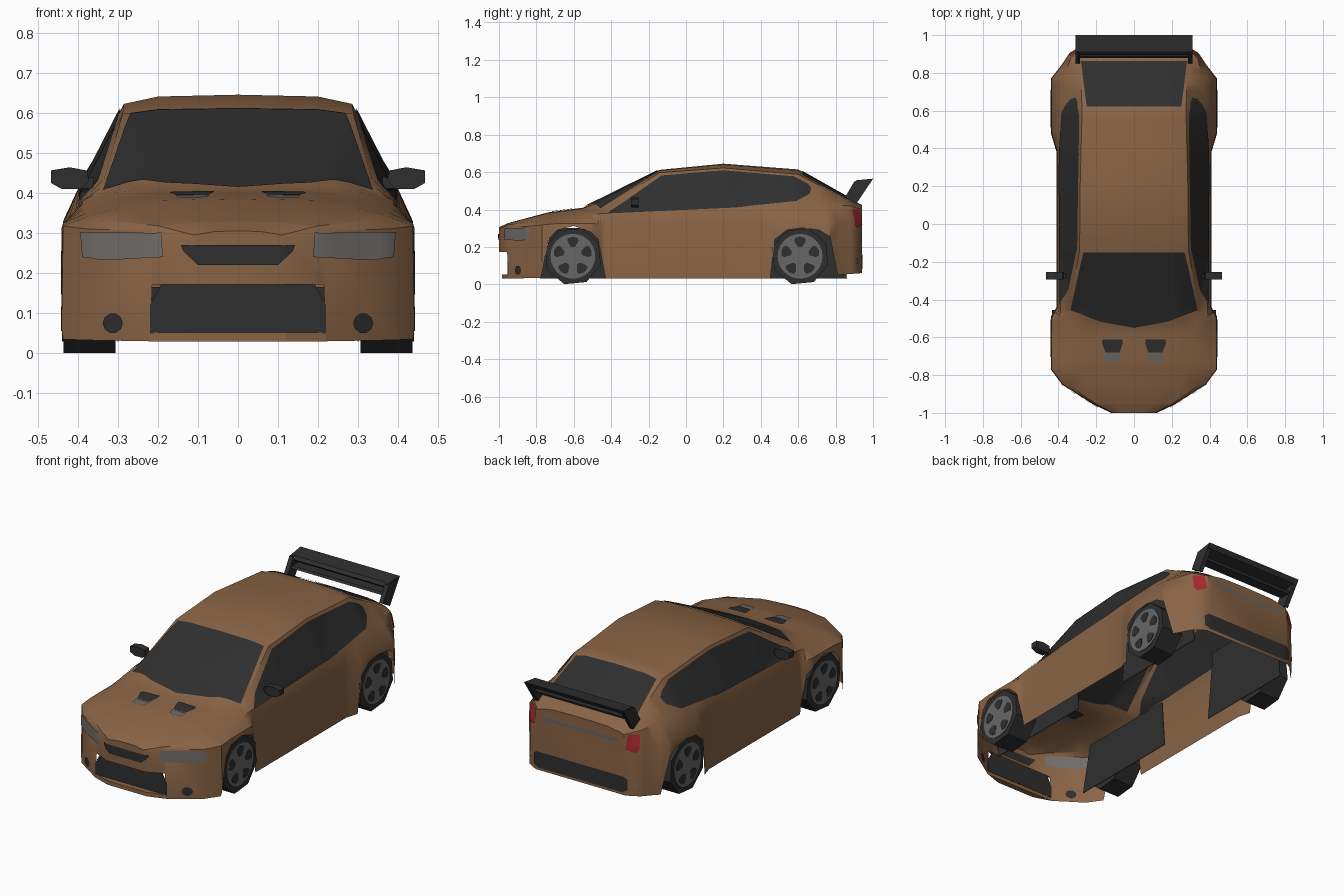
import bpy, bmesh, math
from mathutils import Vector
from mathutils.bvhtree import BVHTree

if "Cube" in bpy.data.objects:
    bpy.data.objects.remove(bpy.data.objects["Cube"])


def material(name, rgb):
    m = bpy.data.materials.new(name)
    m.diffuse_color = (*rgb, 1)
    m.use_nodes = True
    m.node_tree.nodes["Principled BSDF"].inputs["Base Color"].default_value = m.diffuse_color
    return m


PAINT = material("bronze_paint", (0.25, 0.126, 0.06))
DARK = material("dark_trim", (0.028, 0.028, 0.028))
GREY = material("grey_metal", (0.135, 0.135, 0.135))
LAMP = material("lamp_grey", (0.17, 0.155, 0.145))
RED = material("tail_red", (0.38, 0.022, 0.028))


def finish(name, bm, mat, smooth=None):
    me = bpy.data.meshes.new(name)
    bm.to_mesh(me)
    bm.free()
    me.materials.append(mat)
    if smooth:
        me.polygons.foreach_set("use_smooth", [True] * len(me.polygons))
        me.set_sharp_from_angle(angle=math.radians(smooth))
    ob = bpy.data.objects.new(name, me)
    bpy.context.collection.objects.link(ob)
    return ob


def place(p, axis, d):
    """2D point plus depth along axis -> 3D point."""
    v = list(p)
    v.insert(axis, d)
    return Vector(v)


def prism(name, outline, axis, a, b, mat):
    bm = bmesh.new()
    lo = [bm.verts.new(place(p, axis, a)) for p in outline]
    hi = [bm.verts.new(place(p, axis, b)) for p in outline]
    bm.faces.new(lo)
    bm.faces.new(hi)
    n = len(lo)
    for i in range(n):
        bm.faces.new((lo[i], lo[(i + 1) % n], hi[(i + 1) % n], hi[i]))
    bmesh.ops.recalc_face_normals(bm, faces=bm.faces)
    return finish(name, bm, mat)


def circle(cx, cy, r, n, start=0.0):
    return [(cx + r * math.cos(start + math.tau * i / n),
             cy + r * math.sin(start + math.tau * i / n)) for i in range(n)]


def at(curve, y):
    for (y0, v0), (y1, v1) in zip(curve, curve[1:]):
        if y <= y1:
            return v0 + (v1 - v0) * (y - y0) / (y1 - y0)
    return curve[-1][1]


# Body rails: value along the length of the car
sill_x = [(-1, .12), (-.953, .22), (-.85, .38), (-.77, .44), (-.5, .44), (-.44, .41),
          (.38, .41), (.48, .44), (.77, .44), (.84, .385), (.9, .345), (.94, .28)]
sill_z = [(-1, .175), (-.956, .175), (-.953, .03), (-.775, .035), (-.735, .24), (-.69, .29),
          (-.6, .312), (-.51, .28), (-.47, .24), (-.43, .03), (.45, .03), (.475, .24),
          (.54, .29), (.62, .302), (.71, .29), (.77, .255), (.81, .05), (.94, .06)]
waist_z = [(-1, .28), (-.953, .305), (-.85, .31), (-.69, .325), (-.5, .325), (-.4, .31),
           (.4, .32), (.6, .33), (.94, .33)]
belt_x = [(-1, .11), (-.953, .2), (-.85, .34), (-.77, .375), (-.45, .39), (.4, .395),
          (.6, .39), (.75, .375), (.88, .335), (.94, .27)]
belt_z = [(-1, .295), (-.953, .318), (-.85, .332), (-.45, .378), (.2, .41), (.6, .43),
          (.88, .42), (.94, .4)]
roof_x = [(-1, .08), (-.953, .15), (-.85, .25), (-.7, .29), (-.46, .345), (-.14, .288),
          (.2, .285), (.6, .275), (.75, .28), (.88, .29), (.94, .24)]
roof_z = [(-1, .3), (-.953, .323), (-.735, .368), (-.46, .397), (-.14, .597), (.2, .622),
          (.6, .588), (.88, .44), (.94, .41)]
mid_z = [(-1, .305), (-.953, .327), (-.735, .385), (-.55, .41), (-.14, .612), (.2, .645),
         (.6, .614), (.9, .445), (.94, .425)]

# Body shell, open underneath, with wheel arches in the sill line
rails = (sill_x, sill_z, waist_z, belt_x, belt_z, roof_x, roof_z, mid_z)
stations = sorted({y for c in rails for y, _ in c})
bm = bmesh.new()
rings = []
for y in stations:
    xs, zs, zw, xb, zb, xr, zr, zc = (at(c, y) for c in rails)
    half = [(xs, zs), (xs - .004, zw), (xb, zb), (xr, zr), (.7 * xr, zr + .8 * (zc - zr))]
    ring = half + [(0, zc)] + [(-x, z) for x, z in reversed(half)]
    rings.append([bm.verts.new((x, y, z)) for x, z in ring])
for r0, r1 in zip(rings, rings[1:]):
    for i in range(10):
        bm.faces.new((r0[i], r1[i], r1[i + 1], r0[i + 1]))
bm.faces.new(rings[0])
bm.faces.new(rings[-1][::-1])
bmesh.ops.triangulate(bm, faces=bm.faces)
bmesh.ops.recalc_face_normals(bm, faces=bm.faces)
BODY = BVHTree.FromBMesh(bm)
finish("body_shell", bm, PAINT, 32)


def decal(name, outline, axis, side, mat, lift=.0045):
    """Thin plate laid on the body (inside and outside) by projecting an outline."""
    bm = bmesh.new()
    direction = place((0, 0), axis, -side)
    bm.faces.new([bm.verts.new(place(p, axis, 0)) for p in outline])
    for ax in {0, 1, 2} - {axis}:
        vals = [v.co[ax] for v in bm.verts]
        cuts = math.floor((max(vals) - min(vals)) / .02)
        for k in range(1, cuts + 1):
            co, no = Vector(), Vector()
            co[ax] = min(vals) + (max(vals) - min(vals)) * k / (cuts + 1)
            no[ax] = 1
            bmesh.ops.bisect_plane(bm, geom=bm.verts[:] + bm.edges[:] + bm.faces[:],
                                   plane_co=co, plane_no=no)
    inner = bmesh.ops.duplicate(bm, geom=bm.verts[:] + bm.edges[:] + bm.faces[:])["geom"]
    inner = {g for g in inner if isinstance(g, bmesh.types.BMVert)}
    for v in bm.verts:
        start = v.co.copy()
        start[axis] = side * 2
        hit, no, _, _ = BODY.ray_cast(start, direction)
        if hit is None:
            start[axis] = side * .9 if axis == 1 else side * .4
            hit, no, _, _ = BODY.find_nearest(start)
        if no.dot(direction) > 0:
            no = -no
        v.co = hit + no * (-lift if v in inner else lift)
    bm.normal_update()
    flip = [f for f in bm.faces if (f.normal.dot(direction) > 0) != (f.verts[0] in inner)]
    bmesh.ops.reverse_faces(bm, faces=flip)
    finish(name, bm, mat, 32)


def pair(name, outline, axis, side, mat):
    for s, tag in ((1, "_right"), (-1, "_left")):
        decal(name + tag, [(s * a, b) for a, b in outline], axis, side, mat)


# Glass
decal("windshield", [(0, -.548), (.18, -.515), (.335, -.455), (.268, -.15), (-.268, -.15),
                     (-.335, -.455), (-.18, -.515)], 2, 1, DARK)
decal("rear_window", [(-.25, .62), (.25, .62), (.28, .86), (-.28, .86)], 2, 1, DARK)
side_glass = [(-.42, .378), (.26, .41), (.59, .443), (.66, .482), (.668, .515), (.645, .538),
              (.575, .575), (.2, .608), (-.13, .58)]
for s, tag in ((1, "right"), (-1, "left")):
    decal("side_window_" + tag, side_glass, 0, s, DARK)

# Lamps, grilles and vents
pair("headlight", [(.185, .24), (.33, .232), (.385, .24), (.39, .303), (.19, .3)], 1, -1, LAMP)
pair("fog_lamp", circle(.31, .075, .025, 10), 1, -1, DARK)
decal("upper_grille", [(-.14, .27), (-.135, .255), (-.1, .22), (.1, .22), (.135, .255), (.14, .27)],
      1, -1, DARK)
pair("hood_vent", [(.075, -.68), (.15, -.68), (.17, -.63), (.165, -.61), (.06, -.61), (.06, -.63)],
     2, 1, DARK)
pair("hood_vent_lip", [(.08, -.725), (.15, -.725), (.155, -.685), (.07, -.685)], 2, 1, GREY)
pair("tail_light", [(.278, .32), (.325, .3), (.34, .32), (.335, .4), (.285, .4)], 1, 1, RED)
pair("rear_reflector", [(.32, .11), (.34, .11), (.34, .14), (.32, .14)], 1, 1, LAMP)
decal("rear_trim_bar", [(-.23, .35), (.23, .35), (.23, .368), (-.23, .368)], 1, 1, GREY)
decal("rear_bumper_inset", [(-.29, .09), (-.26, .075), (.26, .075), (.29, .09), (.29, .15),
                            (.27, .165), (-.27, .165), (-.29, .15)], 1, 1, DARK)

# Lower front bumper: recessed grille, ledge above and lip below
prism("lower_grille", [(-.22, .05), (.22, .05), (.22, .12), (.19, .175), (-.19, .175), (-.22, .12)],
      1, -.955, -.95, DARK)
ledge = [(-.22, -.952), (-.12, -.998), (.12, -.998), (.22, -.952)]
prism("bumper_ledge", ledge, 2, .172, .177, PAINT)
prism("bumper_lip", [(x, max(y, -.985)) for x, y in ledge], 2, .03, .052, PAINT)

# Wheels with rims and spoke openings, and inner wheel housings
for s, side in ((1, "right"), (-1, "left")):
    for cy, end in ((-.605, "front"), (.61, "rear")):
        tag = f"_{end}_{side}"
        prism("tyre" + tag, circle(cy, .15, .156, 8, math.radians(253)), 0, s * .305, s * .435, DARK)
        prism("rim" + tag, circle(cy, .15, .12, 24), 0, s * .434, s * .439, GREY)
        for k in range(5):
            a = math.tau * k / 5 + math.pi / 2
            hole = [(cy + r * math.cos(a + d), .15 + r * math.sin(a + d))
                    for r, d in ((.05, -.2), (.085, -.36), (.1, -.28), (.105, 0),
                                 (.1, .28), (.085, .36), (.05, .2))]
            prism(f"spoke_gap{tag}_{k}", hole, 0, s * .438, s * .441, DARK)
    prism("front_housing_" + side, [(-.78, .03), (-.1, .03), (-.12, .3), (-.72, .3)],
          0, s * .298, s * .301, DARK)
    prism("rear_housing_" + side, [(.26, .03), (.86, .03), (.82, .42), (.3, .42)],
          0, s * .298, s * .301, DARK)

    # Door mirror
    head = [(.467, .425), (.467, .456), (.42, .464), (.378, .456), (.372, .432), (.39, .41), (.44, .41)]
    prism("mirror_" + side, [(s * x, z) for x, z in head], 1, -.295, -.255, DARK)
    stalk = [(.36, .41), (.4, .412), (.4, .43), (.36, .44)]
    prism("mirror_stalk_" + side, [(s * x, z) for x, z in stalk], 1, -.285, -.265, DARK)

    # Spoiler end plate
    prism("spoiler_plate_" + side, [(.85, .465), (.9, .55), (1, .565), (.91, .43)],
          0, s * .285, s * .31, DARK)

# Spoiler blades
prism("spoiler_blade", [(.895, .54), (.91, .556), (1, .565), (.985, .54), (.91, .525)], 0, -.305, .305, DARK)
prism("spoiler_slat", [(.88, .495), (.89, .505), (.95, .505), (.945, .492)], 0, -.295, .295, DARK)
